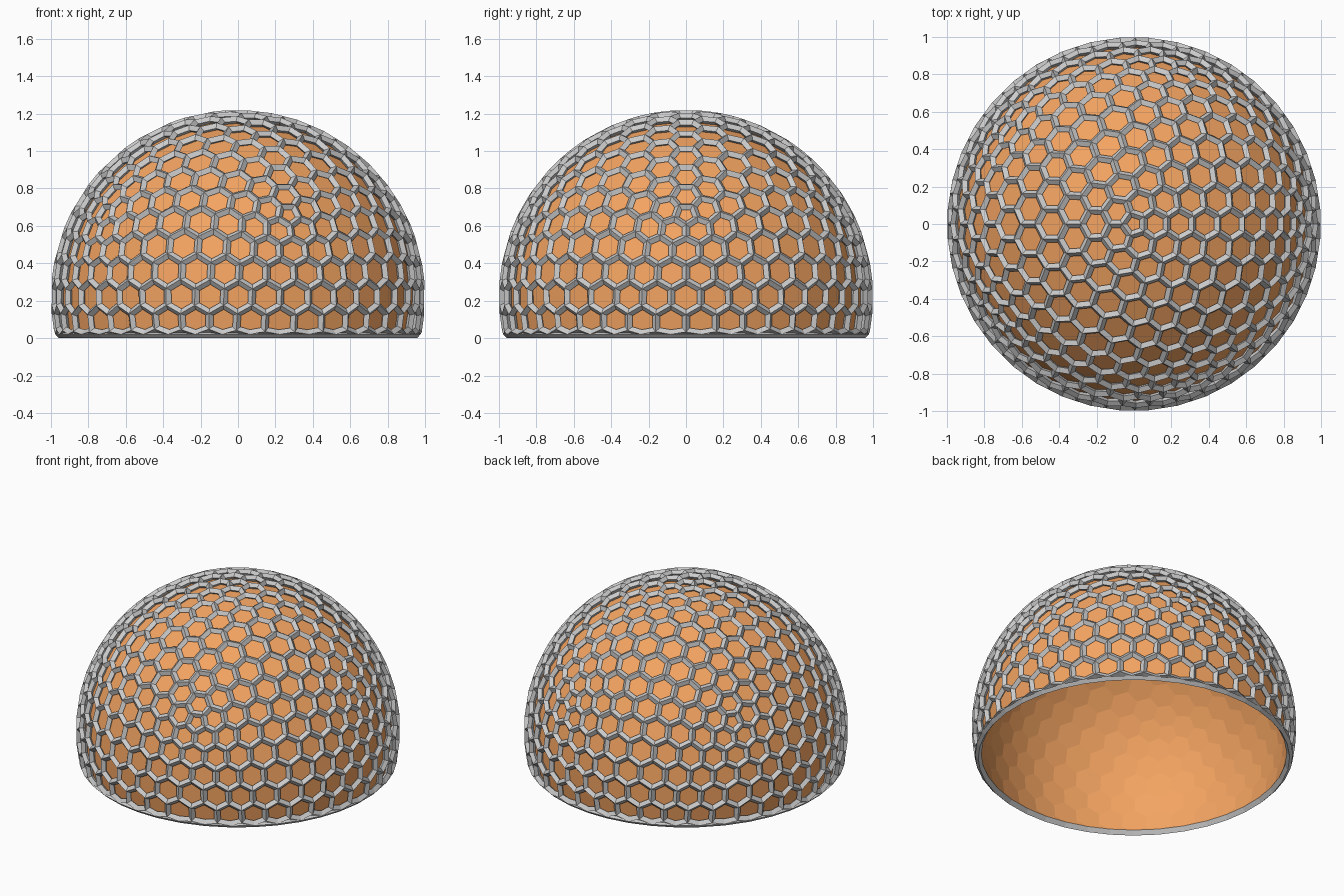
import bpy, bmesh, math
from mathutils import Vector

if "Cube" in bpy.data.objects:
    bpy.data.objects.remove(bpy.data.objects["Cube"])

R_OUT, R_MID, R_IN = 1.0, 0.98, 0.96   # strut ridge, strut sides, panel radius
HALF_W = 0.021                         # half width of a strut
CUT, BASE = -0.20, 0.22                # rim height and dome centre height

# Guide sphere whose dual gives the honeycomb cells
bpy.ops.mesh.primitive_ico_sphere_add(subdivisions=4, radius=1)
guide = bpy.context.object
bm = bmesh.new()
bm.from_mesh(guide.data)
bpy.data.objects.remove(guide, do_unlink=True)
bm.verts.ensure_lookup_table()
bm.faces.ensure_lookup_table()

# Row number of each guide point, counted downward from the equator
level = {v.index: 0 for v in bm.verts if v.co.z > -0.03}
front = [v for v in bm.verts if abs(v.co.z) < 0.03]
row = 0
while front:
    row += 1
    following = []
    for v in front:
        for e in v.link_edges:
            o = e.other_vert(v)
            if o.index not in level:
                level[o.index] = row
                following.append(o)
    front = following

# Honeycomb corners: one per guide triangle, lowest row flattened to the rim
corner, rim = {}, set()
for f in bm.faces:
    total = sum(level[v.index] for v in f.verts)
    if total > 5:
        continue
    p = f.calc_center_median().normalized()
    if total == 5:
        flat = Vector((p.x, p.y, 0)).normalized() * math.sqrt(1 - CUT * CUT)
        p = Vector((flat.x, flat.y, CUT))
        rim.add(f.index)
    corner[f.index] = p

# Cells: corners sorted counter-clockwise around each guide point
cells = []
for v in bm.verts:
    ids = [f.index for f in v.link_faces if f.index in corner]
    if len(ids) < 3:
        continue
    n = v.co.normalized()
    t = n.orthogonal().normalized()
    b = n.cross(t)
    mid = sum((corner[i] for i in ids), Vector()) / len(ids)
    ids.sort(key=lambda i: math.atan2((corner[i] - mid).dot(b), (corner[i] - mid).dot(t)))
    cells.append(ids)
bm.free()


def make_object(name, polys, color=None):
    mesh_bm = bmesh.new()
    for poly in polys:
        mesh_bm.faces.new([mesh_bm.verts.new(p + Vector((0, 0, BASE))) for p in poly])
    bmesh.ops.remove_doubles(mesh_bm, verts=mesh_bm.verts[:], dist=1e-5)
    mesh = bpy.data.meshes.new(name)
    mesh_bm.to_mesh(mesh)
    mesh_bm.free()
    obj = bpy.data.objects.new(name, mesh)
    bpy.context.collection.objects.link(obj)
    if color:
        mat = bpy.data.materials.new(name + "_color")
        mat.diffuse_color = color
        mat.use_nodes = True
        mat.node_tree.nodes["Principled BSDF"].inputs["Base Color"].default_value = mat.diffuse_color
        mesh.materials.append(mat)
    return obj


def inset(pts):
    result = []
    for i, p in enumerate(pts):
        e1 = (pts[i - 1] - p).normalized()
        e2 = (pts[(i + 1) % len(pts)] - p).normalized()
        s = math.sin(e1.angle(e2) / 2)
        result.append(p + (e1 + e2).normalized() * HALF_W * min(1 / s, 1.3))
    return result


def below(i):
    p = corner[i] * R_MID
    return Vector((p.x, p.y, -BASE))


# Diamond-section struts around every cell, plus the underside of the rim
panels, struts = [], []
for ids in cells:
    panels.append([corner[i] * R_IN for i in ids])
    side = inset([corner[i] * R_MID for i in ids])
    for k, a in enumerate(ids):
        m = (k + 1) % len(ids)
        c = ids[m]
        pa, pc = corner[a], corner[c]
        struts.append([pa * R_OUT, pc * R_OUT, side[m], side[k]])
        struts.append([side[k], side[m], pc * R_IN, pa * R_IN])
        if len(ids) == 3 and a in rim and c in rim:
            struts.append([pc * R_OUT, pa * R_OUT, below(a), below(c)])
            struts.append([below(c), below(a), pa * R_IN, pc * R_IN])

make_object("dome_panels", panels, (0.9, 0.37, 0.12, 1))
make_object("honeycomb_frame", struts)
